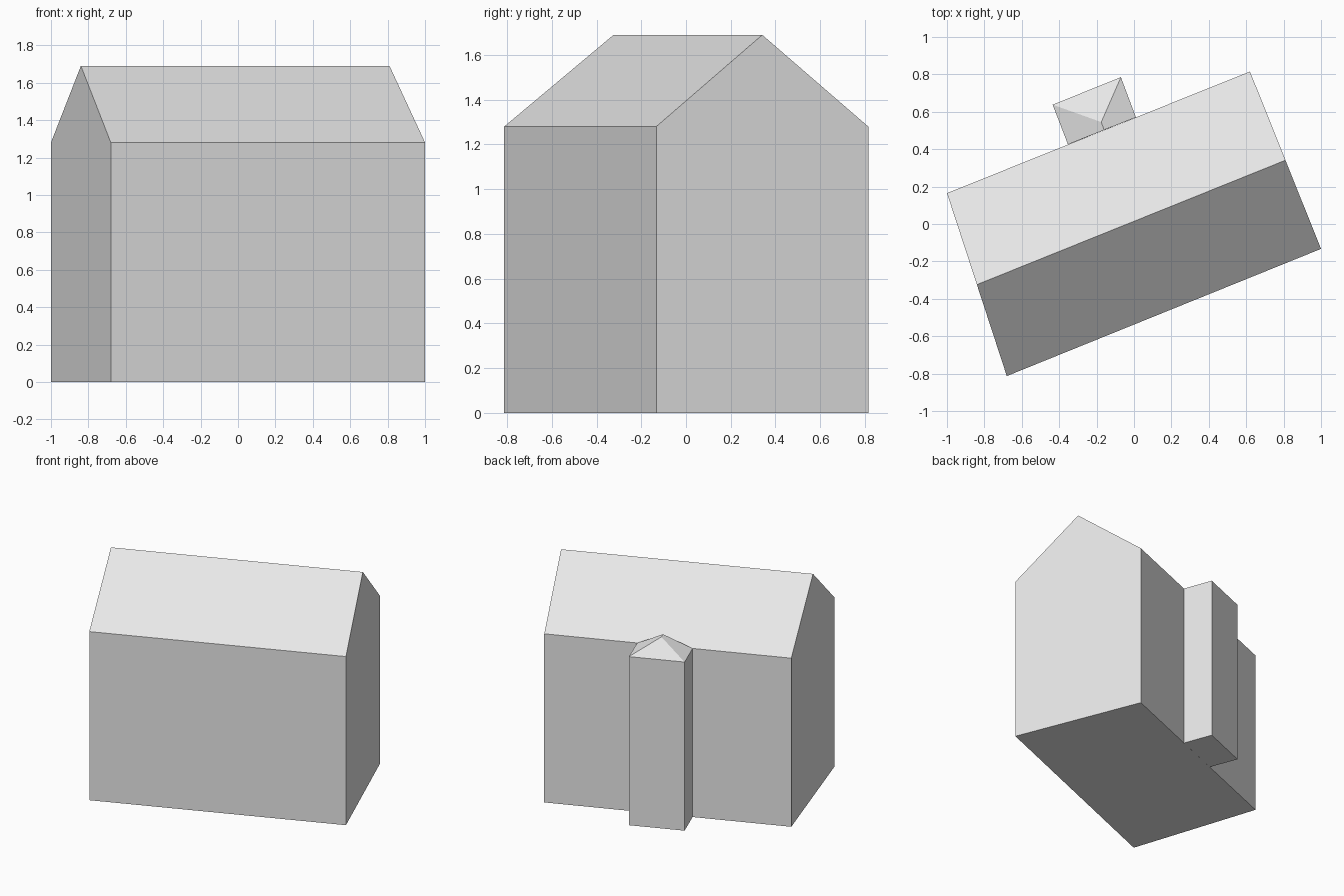
import bpy

cube = bpy.data.objects.get("Cube")
if cube:
    bpy.data.objects.remove(cube, do_unlink=True)

# Plain grey finish
grey = bpy.data.materials.new("plain_grey")
grey.use_nodes = True
colour = (0.8, 0.8, 0.8, 1)
grey.diffuse_color = colour
grey.node_tree.nodes["Principled BSDF"].inputs["Base Color"].default_value = colour


def roofed_block(name, plan, eave, ridge, ridge_height):
    """Walls on a four-cornered plan; the ridge runs from side 0-1 to side 2-3."""
    verts = [(x, y, z) for z in (0, eave) for x, y in plan]
    verts += [(x, y, ridge_height) for x, y in ridge]
    faces = [
        (3, 2, 1, 0),                    # floor
        (0, 1, 5, 8, 4),                 # wall and roof end
        (2, 3, 7, 9, 6),                 # opposite wall and roof end
        (1, 2, 6, 5), (3, 0, 4, 7),      # long walls
        (5, 6, 9, 8), (7, 4, 8, 9),      # roof slopes
    ]
    # A ridge set back from its wall needs a separate sloping hip
    hip_x = (plan[0][0] + plan[1][0]) / 2
    if abs(ridge[0][0] - hip_x) > 0.05:
        faces[1:2] = [(0, 1, 5, 4), (4, 5, 8)]
    mesh = bpy.data.meshes.new(name)
    mesh.from_pydata(verts, [], faces)
    mesh.materials.append(grey)
    obj = bpy.data.objects.new(name, mesh)
    bpy.context.collection.objects.link(obj)
    return obj


EAVE = 1.28

# Main house with a gable at each end
roofed_block(
    "main_house",
    [(-1, 0.165), (-0.68, -0.813), (1, -0.133), (0.62, 0.815)],
    EAVE, [(-0.84, -0.324), (0.81, 0.341)], 1.69)

# Rear annex with a hipped end, set against the back wall
roofed_block(
    "rear_annex",
    [(-0.07, 0.785), (-0.435, 0.638), (-0.353, 0.425), (0.01, 0.571)],
    EAVE, [(-0.175, 0.545), (-0.16, 0.503)], 1.366)
